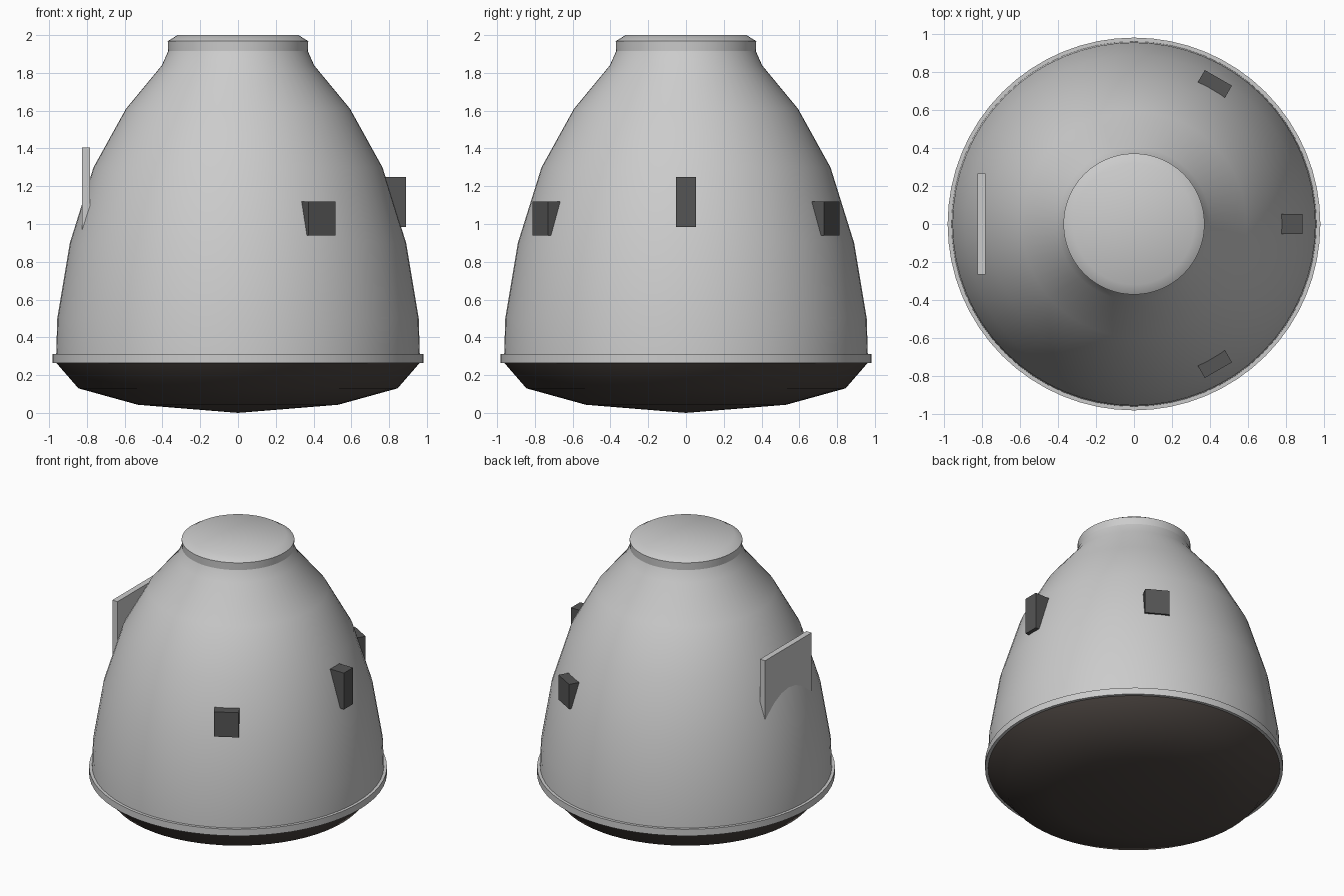
import bpy, bmesh, math
from mathutils import Matrix, Vector

if "Cube" in bpy.data.objects:
    bpy.data.objects.remove(bpy.data.objects["Cube"])

SEGMENTS = 64


def material(name, rgb):
    m = bpy.data.materials.new(name)
    m.diffuse_color = (*rgb, 1)
    m.use_nodes = True
    m.node_tree.nodes["Principled BSDF"].inputs["Base Color"].default_value = m.diffuse_color
    return m


def finish(name, bm, mat=None, smooth=False):
    bmesh.ops.recalc_face_normals(bm, faces=bm.faces[:])
    mesh = bpy.data.meshes.new(name)
    bm.to_mesh(mesh)
    bm.free()
    ob = bpy.data.objects.new(name, mesh)
    bpy.context.collection.objects.link(ob)
    if mat:
        mesh.materials.append(mat)
    if smooth:
        bpy.ops.object.select_all(action='DESELECT')
        ob.select_set(True)
        bpy.context.view_layer.objects.active = ob
        bpy.ops.object.shade_smooth_by_angle(angle=math.radians(40))
    return ob


def lathe(name, profile, mat=None, closed=False):
    """Spin an (r, z) profile around the z axis."""
    bm = bmesh.new()
    verts = [bm.verts.new((r, 0, z)) for r, z in profile]
    edges = [bm.edges.new(p) for p in zip(verts, verts[1:])]
    if closed:
        edges.append(bm.edges.new((verts[-1], verts[0])))
    bmesh.ops.spin(bm, geom=verts + edges, cent=(0, 0, 0), axis=(0, 0, 1),
                   angle=math.tau, steps=SEGMENTS)
    bmesh.ops.remove_doubles(bm, verts=bm.verts[:], dist=1e-4)
    return finish(name, bm, mat, smooth=True)


def radial_box(name, r0, r1, width, z0, z1, degrees, mat=None):
    """Box spanning radii r0..r1, turned about the z axis."""
    bm = bmesh.new()
    bmesh.ops.create_cube(bm, size=1)
    bmesh.ops.scale(bm, vec=(r1 - r0, width, z1 - z0), verts=bm.verts)
    bmesh.ops.translate(bm, vec=Vector(((r0 + r1) / 2, 0, (z0 + z1) / 2)), verts=bm.verts)
    bmesh.ops.rotate(bm, cent=(0, 0, 0), verts=bm.verts,
                     matrix=Matrix.Rotation(math.radians(degrees), 3, 'Z'))
    return finish(name, bm, mat)


shield_mat = material("shield_brown", (0.075, 0.062, 0.055))
dark_mat = material("dark_grey", (0.09, 0.09, 0.09))

# Main pressure hull
lathe("hull", [(0.963, 0.29), (0.957, 0.5), (0.89, 0.9), (0.765, 1.3),
               (0.593, 1.61), (0.403, 1.84), (0.37, 1.915)])

# Docking collar with bevelled cap
lathe("docking_collar", [(0.37, 1.91), (0.372, 1.968), (0.32, 2.0), (0, 2.0)])

# Ring at the base of the hull
lathe("base_ring", [(0.94, 0.265), (0.983, 0.265), (0.983, 0.313), (0.94, 0.313)], closed=True)

# Curved heat shield underneath
lathe("heat_shield", [(0.965, 0.268), (0.845, 0.13), (0.53, 0.043), (0, 0)], shield_mat)

# Thruster pods at either side and the hatch pod between them
for side, angle in (("front", -60), ("back", 60)):
    radial_box("thruster_pod_" + side, 0.75, 0.89, 0.165, 0.94, 1.12, angle, dark_mat)
radial_box("hatch_pod", 0.73, 0.89, 0.105, 0.985, 1.25, 0, dark_mat)

# Flat panel on the opposite side
radial_box("side_panel", 0.783, 0.825, 0.535, 0.88, 1.405, 180)
